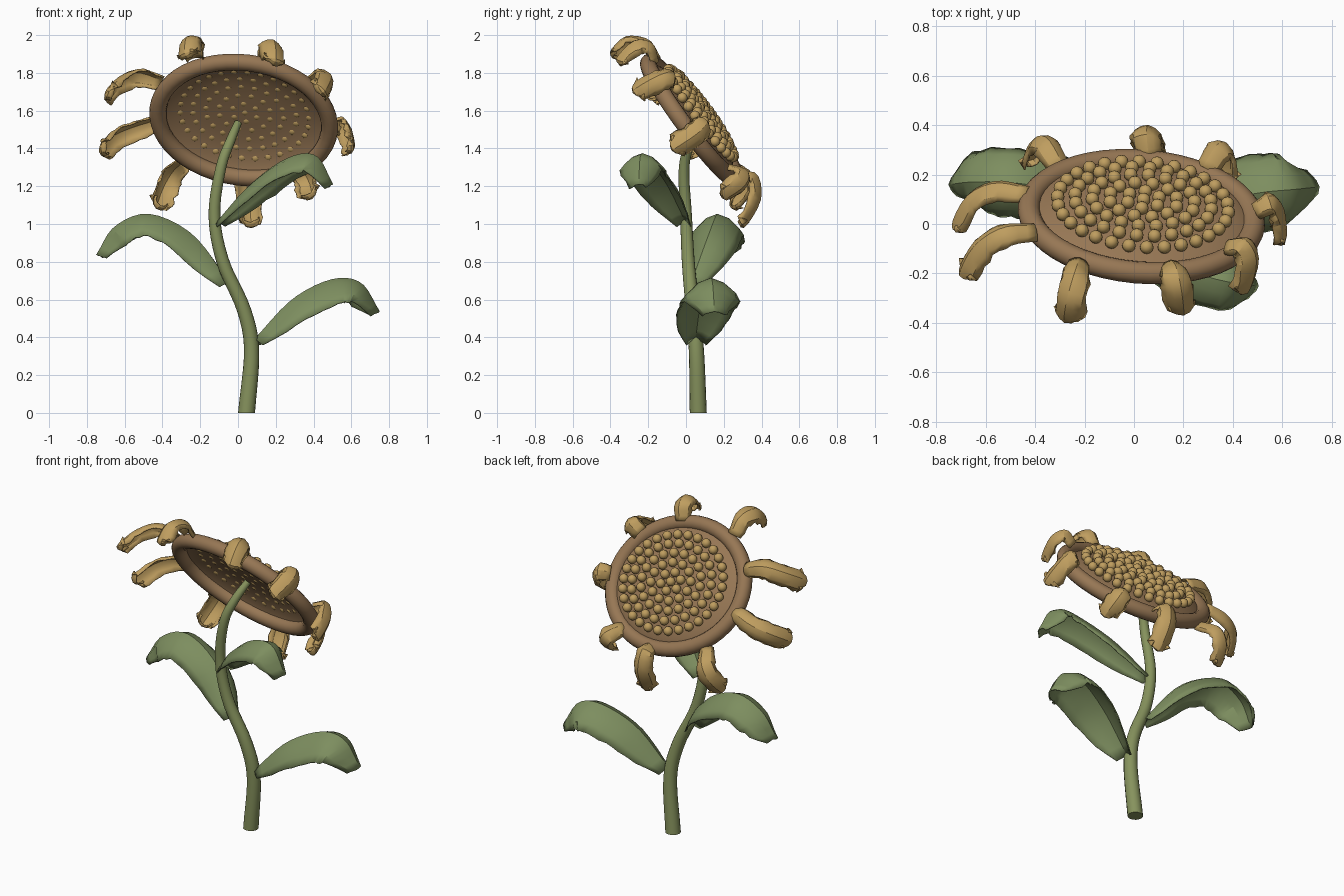
import bpy, bmesh, math, random
from mathutils import Vector as V, Matrix

if "Cube" in bpy.data.objects:
    bpy.data.objects.remove(bpy.data.objects["Cube"])

random.seed(4)


def material(name, rgb):
    m = bpy.data.materials.new(name)
    m.diffuse_color = (*rgb, 1)
    m.use_nodes = True
    m.node_tree.nodes["Principled BSDF"].inputs["Base Color"].default_value = m.diffuse_color
    return m


BROWN = material("brown", (0.31, 0.185, 0.09))
GOLD = material("gold", (0.52, 0.34, 0.115))
STEM = material("stem_green", (0.24, 0.29, 0.11))
LEAF = material("leaf_green", (0.205, 0.27, 0.115))


def finish(name, bm, mat, thick=0, angle=35):
    bmesh.ops.recalc_face_normals(bm, faces=bm.faces)
    me = bpy.data.meshes.new(name)
    bm.to_mesh(me)
    bm.free()
    me.materials.append(mat)
    ob = bpy.data.objects.new(name, me)
    bpy.context.collection.objects.link(ob)
    if thick:
        mod = ob.modifiers.new("thickness", 'SOLIDIFY')
        mod.thickness = thick
        mod.offset = 0
    for o in bpy.context.selected_objects:
        o.select_set(False)
    ob.select_set(True)
    bpy.context.view_layer.objects.active = ob
    bpy.ops.object.shade_smooth_by_angle(angle=math.radians(angle))
    return ob


def spline(pts, t):
    """Smooth curve through the points, t from 0 to 1."""
    p = [V(q) for q in pts]
    p = [2 * p[0] - p[1]] + p + [2 * p[-1] - p[-2]]
    f = min(t, 0.99999) * (len(p) - 3)
    i = int(f)
    f -= i
    a, b, c, d = p[i:i + 4]
    return 0.5 * (2 * b + (c - a) * f + (2 * a - 5 * b + 4 * c - d) * f ** 2
                  + (3 * b - a - 3 * c + d) * f ** 3)


def lerp_list(vals, t):
    f = min(t, 0.9999) * (len(vals) - 1)
    i = int(f)
    return vals[i] + (vals[i + 1] - vals[i]) * (f - i)


def loft(rows, closed=False):
    """Join rows of points into a grid of faces."""
    bm = bmesh.new()
    vs = [[bm.verts.new(p) for p in r] for r in rows]
    n = len(rows[0])
    for a, b in zip(vs, vs[1:]):
        for j in range(n if closed else n - 1):
            k = (j + 1) % n
            bm.faces.new((a[j], a[k], b[k], b[j]))
    if closed:
        bm.faces.new(vs[0])
        bm.faces.new(vs[-1])
    return bm


def blade(name, pts, widths, half, section, mat, side=None, steps=14, rough=0.0, angle=25):
    """Strip along a path; section lists (across, drop) as fractions of half width."""
    rows = []
    for i in range(steps + 1):
        t = i / steps
        p = spline(pts, t)
        tan = (spline(pts, min(1, t + .02)) - spline(pts, max(0, t - .02))).normalized()
        s = side if side else V((0, 0, 1)).cross(tan)
        s = (s - tan * s.dot(tan)).normalized()
        up = tan.cross(s)
        w = half * lerp_list(widths, t)
        row = []
        for k, drop in section:
            j = rough * half * abs(k) ** 3 * (0.4 + t)
            row.append(p + s * (w * k + random.uniform(-j, j))
                       - up * (w * drop + random.uniform(-j, j))
                       + tan * (random.uniform(-1, 1) * rough * half * (t > .99)))
        rows.append(row)
    return finish(name, loft(rows), mat, thick=0.007, angle=angle)


# Stem: tapering bent tube
path = [(.045, .065, 0), (.072, .055, .33), (.03, .035, .55), (-.08, .012, .8),
        (-.125, 0, 1.05), (-.09, -.01, 1.3), (-.04, .03, 1.44), (.0, .1, 1.535)]
rows = []
for i in range(33):
    t = i / 32
    c = spline(path, t)
    tan = (spline(path, min(1, t + .01)) - spline(path, max(0, t - .01))).normalized()
    a = V((0, 1, 0)).cross(tan).normalized()
    b = tan.cross(a)
    r = lerp_list([.045, .040, .037, .034, .031, .028, .025, .02], t)
    row = [c + (a * math.cos(q) + b * math.sin(q)) * r
           for q in (j * math.tau / 16 for j in range(16))]
    if i == 0:
        for q in row:
            q.z = 0
    rows.append(row)
finish("stem", loft(rows, closed=True), STEM)

# Leaves: arched blades folded along the midrib
leaf_widths = [.35, .75, .95, 1, 1, 1, .98, .85, .4]
leaf_section = [(-1, .8), (-.8, .52), (-.42, .16), (0, 0), (.42, .16), (.8, .52), (1, .8)]
leaves = {
    "left_leaf": ([(-.05, .03, .69), (-.24, .12, .94), (-.47, .165, 1.05),
                   (-.65, .17, .985), (-.745, .16, .84)], .138),
    "lower_right_leaf": ([(.09, .05, .39), (.29, .08, .60), (.5, .125, .705),
                          (.65, .14, .685), (.745, .15, .54)], .155),
    "upper_right_leaf": ([(-.11, 0, 1.01), (.07, -.1, 1.21), (.26, -.2, 1.345),
                          (.41, -.24, 1.36), (.5, -.25, 1.21)], .12),
}
for name, (pts, half) in leaves.items():
    blade(name, pts, leaf_widths, half, leaf_section, LEAF, steps=18, rough=.045)

# Flower head frame: seed side faces back and up
C = V((.03, .03, 1.55))
N = V((.1, .8, .595)).normalized()
U = (V((1, 0, 0)) - N * N.x).normalized()
U = (U + N.cross(U) * .09).normalized()
W = N.cross(U)
RX, RY = .458, .38


def head(r, ang, h=0):
    return C + U * (RX * r * math.cos(ang)) + W * (RY * r * math.sin(ang)) + N * h


# Rim: elliptical torus
bm = bmesh.new()
SEG, TUBE, RT = 48, 14, .045
vs = []
for i in range(SEG):
    a = i * math.tau / SEG
    out = (head(1, a) - C).normalized()
    vs.append([bm.verts.new(head(1, a) + out * (RT * math.cos(q)) + N * (RT * math.sin(q)))
               for q in (j * math.tau / TUBE for j in range(TUBE))])
for i in range(SEG):
    for j in range(TUBE):
        a, b = vs[i], vs[(i + 1) % SEG]
        k = (j + 1) % TUBE
        bm.faces.new((a[j], b[j], b[k], a[k]))
finish("rim", bm, BROWN)


# Seed bed: shallow dome, hollow on the stem side
def dome(r):
    return .066 * (1 - (r / .98) ** 4)


rows = [[head(r, j * math.tau / SEG, dome(r)) for j in range(SEG + 1)]
        for r in (.98, .92, .85, .75, .62, .45, .25, 0)]
bm = loft(rows)
bmesh.ops.remove_doubles(bm, verts=bm.verts, dist=.0005)
finish("seed_bed", bm, BROWN, thick=.004)

# Seeds: concentric rings of small spheres poking through the bed
bm = bmesh.new()
for ring in range(6):
    count = max(1, ring * 6)
    for k in range(count):
        r = ring * .152
        a = k * math.tau / count + ring * .35
        p = head(r, a, dome(r) + .02)
        bmesh.ops.create_uvsphere(bm, u_segments=12, v_segments=8, radius=.0275,
                                  matrix=Matrix.Translation(p))
finish("seeds", bm, GOLD, angle=60)

# Petals: withered ribbons curling back from the rim, from base to tip
petals = [
    [(-.40, -.01, 1.76), (-.53, -.02, 1.80), (-.64, -.09, 1.76), (-.70, -.20, 1.69)],
    [(-.43, .14, 1.55), (-.56, .16, 1.51), (-.67, .11, 1.46), (-.73, .00, 1.39)],
    [(-.29, .24, 1.33), (-.35, .34, 1.27), (-.40, .34, 1.18), (-.43, .26, 1.09)],
    [(.06, .27, 1.27), (.05, .37, 1.26), (.06, .39, 1.13), (.07, .31, .99)],
    [(.28, .23, 1.31), (.34, .32, 1.28), (.38, .31, 1.21), (.39, .21, 1.14)],
    [(.48, .07, 1.53), (.55, .11, 1.54), (.60, .06, 1.48), (.61, -.06, 1.40)],
    [(.38, -.07, 1.75), (.45, -.07, 1.80), (.49, -.15, 1.78), (.46, -.27, 1.71)],
    [(.15, -.15, 1.86), (.17, -.18, 1.95), (.19, -.27, 1.965), (.20, -.36, 1.88)],
    [(-.22, -.14, 1.88), (-.24, -.20, 1.97), (-.27, -.31, 1.985), (-.28, -.39, 1.91)],
]
petal_widths = [.75, .95, 1, 1.05, 1, .75]
petal_section = [(-1, .85), (-.85, .42), (-.45, .08), (0, -.06),
                 (.45, .08), (.85, .42), (1, .85)]
for i, pts in enumerate(petals):
    tip = V(pts[-1])
    out = tip - C
    out = (out - N * out.dot(N)).normalized()
    # hooked end
    pts = pts + [tip - out * .035 - N * .012]
    blade(f"petal_{i + 1}", pts, petal_widths, .06, petal_section, GOLD,
          side=N.cross(out), steps=14, rough=.14, angle=28)
